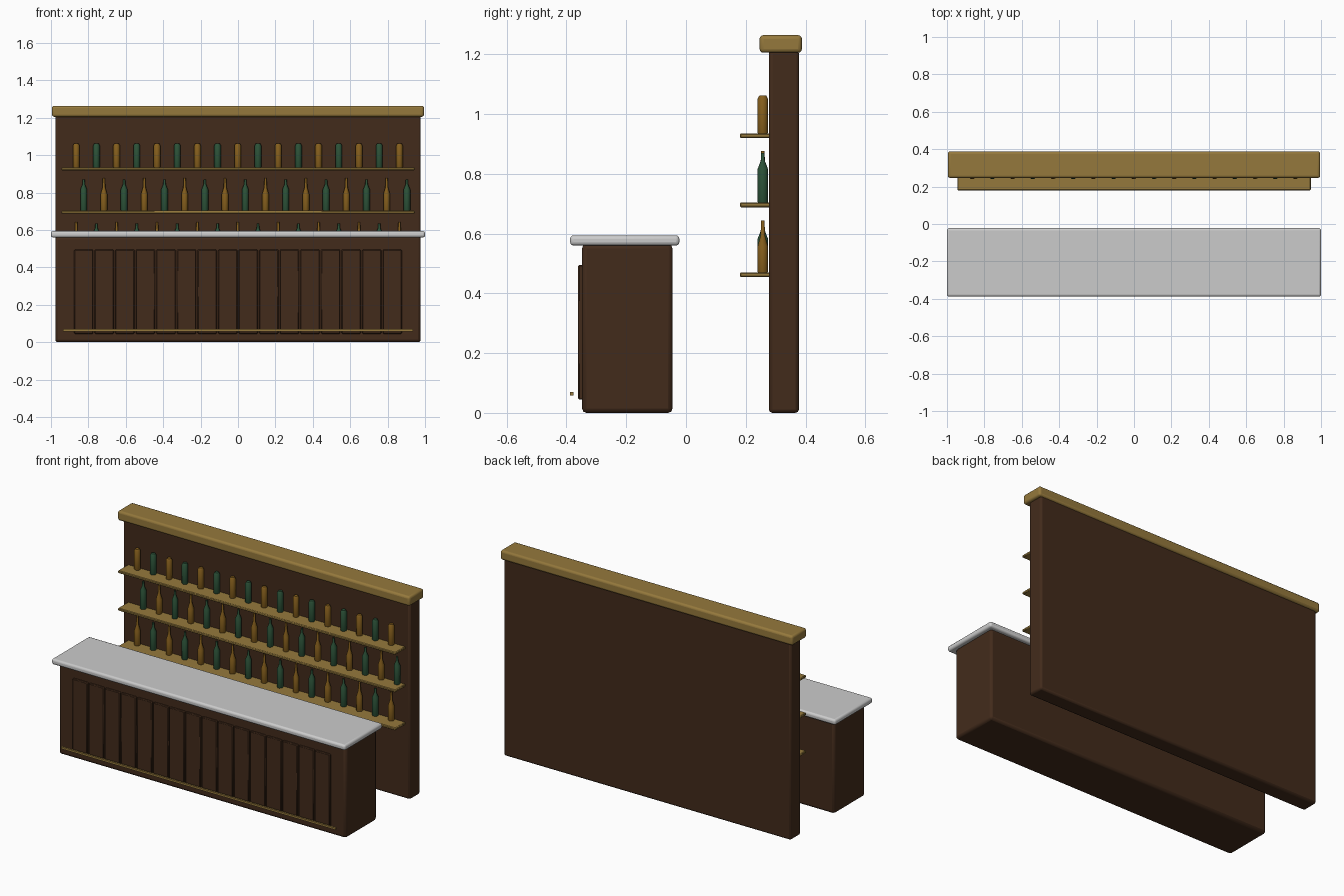
import bpy, math

if "Cube" in bpy.data.objects:
    bpy.data.objects.remove(bpy.data.objects["Cube"])


def material(name, color):
    m = bpy.data.materials.new(name)
    m.diffuse_color = (*color, 1)
    m.use_nodes = True
    m.node_tree.nodes["Principled BSDF"].inputs["Base Color"].default_value = m.diffuse_color
    return m


WOOD = material("dark_wood", (0.055, 0.024, 0.011))
BRASS = material("brass", (0.30, 0.19, 0.045))
AMBER = material("amber_glass", (0.24, 0.115, 0.012))
GREEN = material("green_glass", (0.025, 0.085, 0.04))


def box(name, x, y, z, mat=None, bevel=0.0, segments=2):
    """Box from (min, max) ranges with an optional rounded edge."""
    bpy.ops.mesh.primitive_cube_add(size=1, location=[sum(r) / 2 for r in (x, y, z)])
    o = bpy.context.object
    o.name = name
    o.scale = [r[1] - r[0] for r in (x, y, z)]
    bpy.ops.object.transform_apply(location=False, rotation=False, scale=True)
    if mat:
        o.data.materials.append(mat)
    if bevel:
        b = o.modifiers.new("bevel", 'BEVEL')
        b.width, b.segments = bevel, segments
        bpy.ops.object.shade_smooth_by_angle(angle=math.radians(40))
    return o


def bottle(name, x, z, profile, mat, sides=10):
    """Lathe a (radius, height) profile into a closed bottle."""
    verts, faces = [], []
    for r, h in profile:
        for i in range(sides):
            a = math.tau * i / sides
            verts.append((r * math.cos(a), r * math.sin(a), h))
    for k in range(len(profile) - 1):
        for i in range(sides):
            j = (i + 1) % sides
            faces.append((k * sides + i, k * sides + j,
                          (k + 1) * sides + j, (k + 1) * sides + i))
    faces.append(tuple(reversed(range(sides))))
    faces.append(tuple(range(len(verts) - sides, len(verts))))
    me = bpy.data.meshes.new(name)
    me.from_pydata(verts, [], faces)
    me.materials.append(mat)
    o = bpy.data.objects.new(name, me)
    o.location = (x, 0.257, z)
    bpy.context.collection.objects.link(o)
    bpy.context.view_layer.objects.active = o
    bpy.ops.object.select_all(action='DESELECT')
    o.select_set(True)
    bpy.ops.object.shade_smooth_by_angle(angle=math.radians(40))


# Counter
box("counter_body", (-0.977, 0.977), (-0.348, -0.045), (0, 0.565), WOOD, 0.015)
box("counter_top", (-1, 1), (-0.388, -0.022), (0.56, 0.594), None, 0.012, 3)

# Front planks separated by narrow grooves
for i in range(16):
    c = -0.825 + 0.11 * i
    box(f"front_plank_{i + 1}", (c - 0.051, c + 0.051), (-0.361, -0.34),
        (0.045, 0.495), WOOD, 0.004, 1)

# Foot rail
box("foot_rail", (-0.935, 0.935), (-0.388, -0.376), (0.058, 0.07), BRASS)

# Back wall and cornice
box("back_wall", (-0.977, 0.977), (0.277, 0.378), (0, 1.215), WOOD, 0.012)
box("cornice", (-0.995, 0.995), (0.246, 0.388), (1.205, 1.264), BRASS, 0.013, 3)

# Bottle profiles: tapered, stepped shoulder, and plain tall
TALL = [(0.016, 0), (0.018, 0.004), (0.018, 0.09), (0.008, 0.125), (0.006, 0.175)]
WIDE = [(0.016, 0), (0.018, 0.004), (0.018, 0.115), (0.007, 0.142), (0.006, 0.168)]
PLAIN = [(0.016, 0), (0.018, 0.004), (0.018, 0.118), (0.012, 0.129)]

# Shelves, each with a row of alternating bottles
rows = [(0.47, -0.865, 0, TALL, WIDE),
        (0.704, -0.825, 1, TALL, WIDE),
        (0.935, -0.865, 0, PLAIN, PLAIN)]
for n, (z, x0, first, amber, green) in enumerate(rows, 1):
    box(f"shelf_{n}", (-0.945, 0.945), (0.18, 0.285), (z - 0.016, z), BRASS, 0.004, 1)
    for i in range(17):
        is_green = (i + first) % 2
        bottle(f"bottle_{n}_{i + 1}", x0 + 0.108 * i, z - 0.002,
               green if is_green else amber, GREEN if is_green else AMBER)
